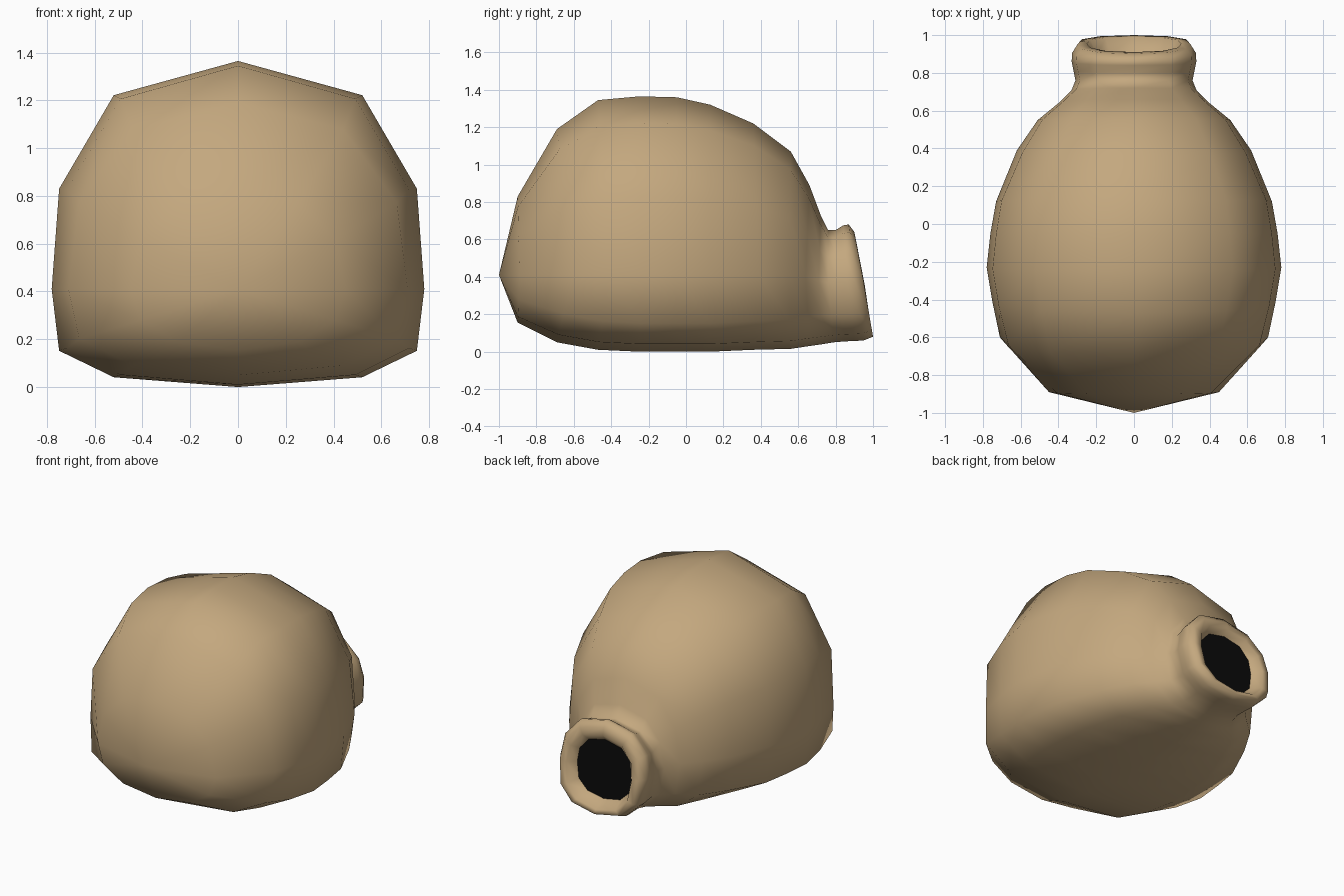
import bpy, bmesh

if "Cube" in bpy.data.objects:
    bpy.data.objects.remove(bpy.data.objects["Cube"])

def material(name, color):
    m = bpy.data.materials.new(name)
    m.diffuse_color = color
    m.use_nodes = True
    m.node_tree.nodes["Principled BSDF"].inputs["Base Color"].default_value = m.diffuse_color
    return m

def finish(bm, name, mat):
    bmesh.ops.recalc_face_normals(bm, faces=bm.faces)
    me = bpy.data.meshes.new(name)
    bm.to_mesh(me)
    bm.free()
    for p in me.polygons:
        p.use_smooth = True
    me.materials.append(mat)
    ob = bpy.data.objects.new(name, me)
    bpy.context.collection.objects.link(ob)
    return ob

# Half cross-sections (width, height) from top to bottom: boxy body, rounder neck
BOXY = [(0, 1), (.667, .85), (.96, .44), (1, 0), (.96, -.63), (.667, -.90), (0, -1)]
ROUND = [(0, 1), (.55, .87), (.90, .5), (1, 0), (.90, -.5), (.55, -.87), (0, -1)]

# Rings: top y, top z, side y, half width, bottom y, bottom z, middle z, boxiness
RINGS = [
    (-.90, .83, -.89, .45, -.90, .155, .41, .1),
    (-.69, 1.19, -.60, .71, -.69, .05, .41, .6),
    (-.47, 1.345, -.41, .75, -.47, .01, .41, .9),
    (-.25, 1.365, -.23, .78, -.25, 0, .41, 1),
    (-.05, 1.36, -.05, .76, -.05, 0, .41, 1),
    (.13, 1.32, .12, .73, .13, 0, .41, 1),
    (.36, 1.22, .39, .62, .36, .01, .41, .9),
    (.56, 1.07, .55, .51, .56, .015, .41, .8),
    (.66, .89, .64, .40, .66, .03, .40, .6),
    (.72, .73, .71, .33, .73, .04, .38, .4),
    (.76, .65, .76, .31, .79, .05, .37, .4),
    (.80, .65, .81, .32, .85, .055, .37, .4),
    (.84, .675, .86, .33, .90, .057, .37, .4),
    (.87, .68, .905, .328, .95, .06, .37, .4),
    (.90, .64, .95, .30, 1.0, .08, .37, .4),
    (.91, .59, .955, .25, .99, .11, .36, .4),
    (.88, .55, .89, .21, .90, .15, .35, .4),
]

def ring_points(ty, tz, sy, w, by, bz, mz, box):
    pts = []
    for (bx, bh), (rx, rh) in zip(BOXY, ROUND):
        x = rx + (bx - rx) * box
        h = rh + (bh - rh) * box
        end_y, end_z = (ty, tz) if h >= 0 else (by, bz)
        f = abs(h)
        pts.append((w * x, sy + (end_y - sy) * f, mz + (end_z - mz) * f))
    return pts + [(-x, y, z) for x, y, z in pts[-2:0:-1]]

# Shell: rounded body, neck and rolled rim
bm = bmesh.new()
loops = [[bm.verts.new(p) for p in ring_points(*r)] for r in RINGS]
pole = bm.verts.new((0, -1, .41))
n = len(loops[0])
for i in range(n):
    j = (i + 1) % n
    bm.faces.new((pole, loops[0][i], loops[0][j]))
    for a, b in zip(loops, loops[1:]):
        bm.faces.new((a[i], b[i], b[j], a[j]))
bm.normal_update()
me_mat = material("tan_clay", (.55, .39, .21, 1))
shell = finish(bm, "hollow_body", me_mat)
# Make sure the shell faces outwards
if shell.data.polygons[0].normal.y > 0:
    shell.data.flip_normals()

# Dark opening inside the rim
bm = bmesh.new()
face = bm.faces.new([bm.verts.new(p) for p in ring_points(*RINGS[-1])])
opening = finish(bm, "dark_opening", material("black", (.003, .003, .003, 1)))
if opening.data.polygons[0].normal.y < 0:
    opening.data.flip_normals()
